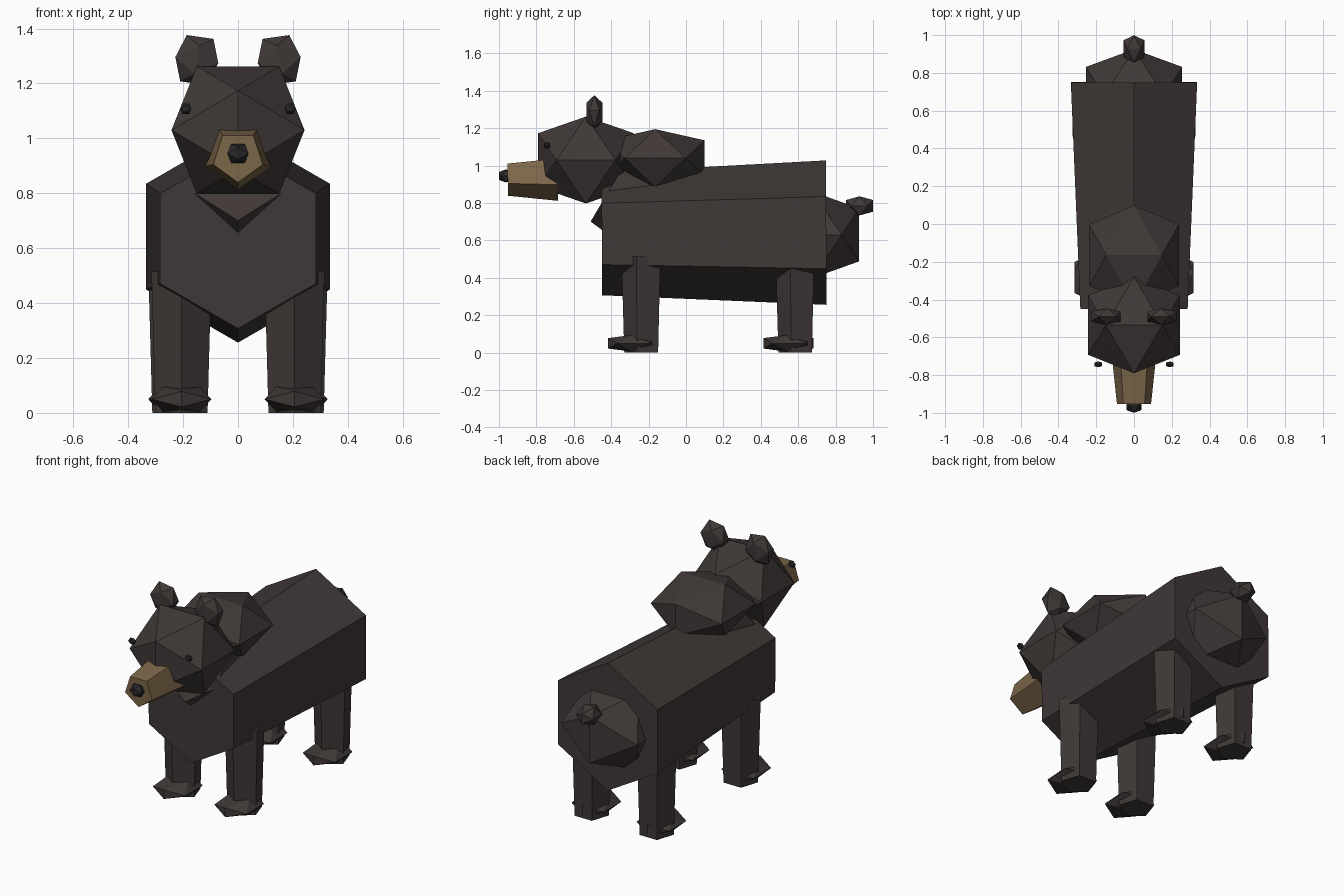
import bpy, bmesh, math
from mathutils import Vector, Matrix

if "Cube" in bpy.data.objects:
    bpy.data.objects.remove(bpy.data.objects["Cube"])


def material(name, rgb):
    m = bpy.data.materials.new(name)
    m.diffuse_color = (*rgb, 1)
    m.use_nodes = True
    m.node_tree.nodes["Principled BSDF"].inputs["Base Color"].default_value = m.diffuse_color
    return m


FUR = material("dark_fur", (0.050, 0.040, 0.038))
TAN = material("tan_muzzle", (0.205, 0.136, 0.068))
BLACK = material("nose_and_eye_black", (0.024, 0.022, 0.023))


def finish(name, bm, mat):
    bmesh.ops.recalc_face_normals(bm, faces=bm.faces)
    me = bpy.data.meshes.new(name)
    bm.to_mesh(me)
    bm.free()
    me.materials.append(mat)
    ob = bpy.data.objects.new(name, me)
    bpy.context.collection.objects.link(ob)
    return ob


def ico(name, centre, radii, mat=FUR, tilt=0.0):
    """Stretched icosahedron with its top edge running along x."""
    t = (1 + math.sqrt(5)) / 2
    k = 1 / math.sqrt(1 + t * t)
    bm = bmesh.new()
    for a in (-k, k):
        for b in (-t * k, t * k):
            for p in ((a, 0, b), (0, b, a), (b, a, 0)):
                bm.verts.new([c * r for c, r in zip(p, radii)])
    bmesh.ops.convex_hull(bm, input=bm.verts)
    bm.transform(Matrix.Translation(centre) @ Matrix.Rotation(tilt, 4, 'Y'))
    return finish(name, bm, mat)


def taper(name, sides, p1, r1, p2, r2, point, mat=FUR):
    """Tapered prism from p1 to p2, with one corner facing 'point'."""
    p1, p2 = Vector(p1), Vector(p2)
    axis = (p2 - p1).normalized()
    u = Vector(point)
    u = (u - axis * u.dot(axis)).normalized()
    v = axis.cross(u)
    bm = bmesh.new()
    rings = []
    for p, r in ((p1, r1), (p2, r2)):
        angles = [math.tau * i / sides for i in range(sides)]
        rings.append([bm.verts.new(p + (u * math.cos(a) + v * math.sin(a)) * r)
                      for a in angles])
    for ring in rings:
        bm.faces.new(ring)
    for i in range(sides):
        j = (i + 1) % sides
        bm.faces.new((rings[0][i], rings[0][j], rings[1][j], rings[1][i]))
    return finish(name, bm, mat)


# Torso, rump, shoulder hump and tail
taper("torso", 6, (0, -0.45, 0.635), 0.328, (0, 0.75, 0.642), 0.386, (0, 0, 1))
ico("rump", (0, 0.68, 0.63), (0.30, 0.288, 0.27))
ico("shoulder_hump", (0, -0.165, 1.04), (0.28, 0.31, 0.182))
ico("tail", (0, 0.928, 0.785), (0.066, 0.084, 0.06))

# Neck, head, muzzle and nose
taper("neck", 5, (0, -0.408, 0.873), 0.20, (0, -0.15, 0.72), 0.23, (0, 0, -1))
ico("head", (0, -0.535, 1.03), (0.285, 0.30, 0.273))
taper("muzzle", 5, (0, -0.953, 0.934), 0.095, (0, -0.685, 0.937), 0.125,
      (0, 0, -1), TAN)
ico("nose", (0, -0.963, 0.945), (0.046, 0.043, 0.041), BLACK)

# Mirrored parts
for s, side in ((-1, "right"), (1, "left")):
    ico(f"ear_{side}", (s * 0.15, -0.49, 1.285), (0.093, 0.05, 0.10), FUR, -s * 0.14)
    ico(f"eye_{side}", (s * 0.19, -0.743, 1.108), (0.024, 0.018, 0.022), BLACK)
    for part, x, y, foot_y, r in (("front", 0.206, -0.23, -0.283, 0.115),
                                  ("back", 0.218, 0.593, 0.547, 0.114)):
        taper(f"{part}_leg_{side}", 5, (s * x, y, 0), r - 0.015,
              (s * x, y, 0.515), r, (0, -1, 0))
        ico(f"{part}_foot_{side}", (s * x, foot_y, 0.05), (0.128, 0.157, 0.053))
